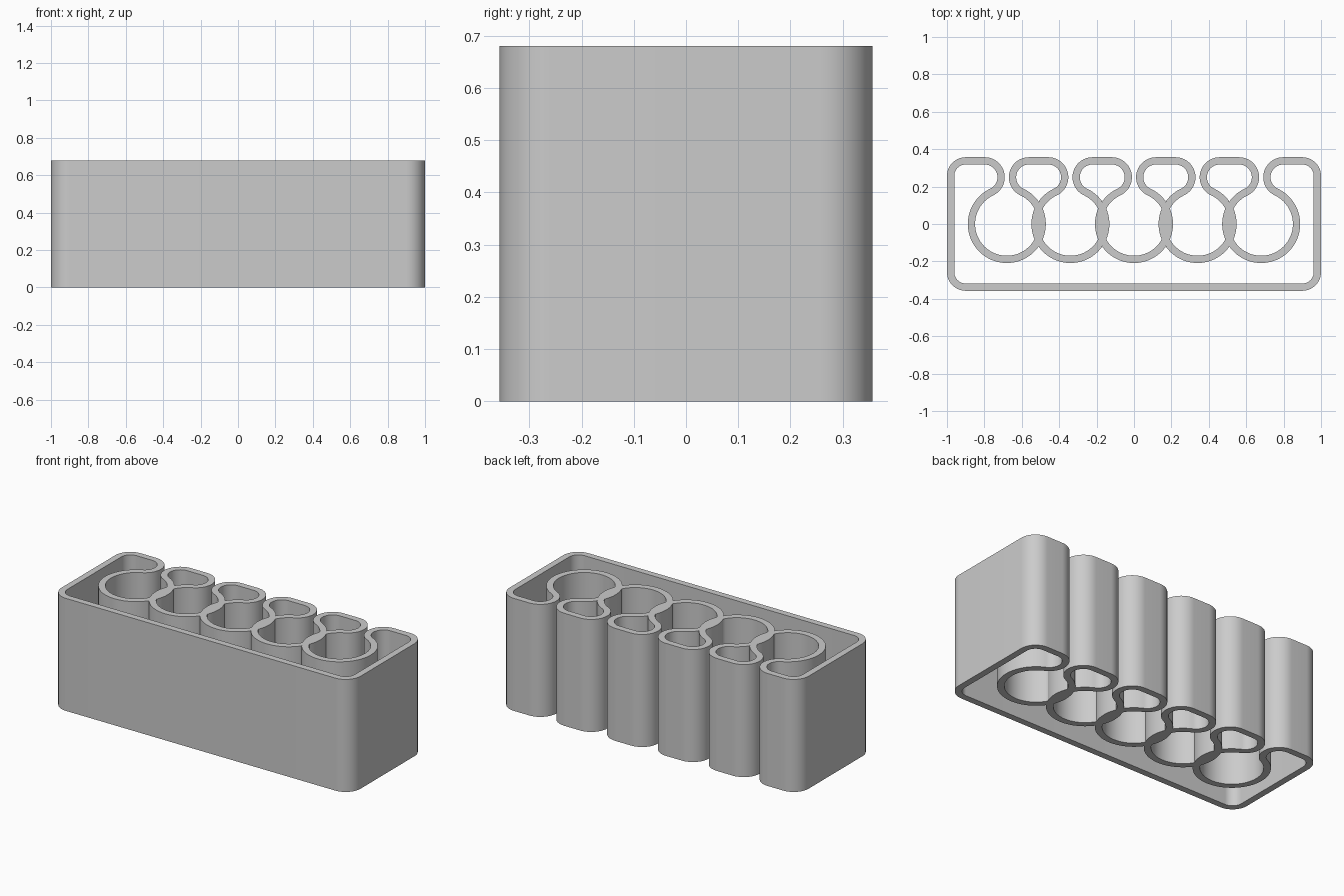
import bpy, bmesh
from math import sin, cos, pi, sqrt, atan2

cube = bpy.data.objects.get("Cube")
if cube:
    bpy.data.objects.remove(cube, do_unlink=True)

# Main dimensions
HEIGHT = 0.68
HALF_X, HALF_Y = 1.0, 0.357
HALF_WALL = 0.0195
CELLS, PITCH = 5, 0.34
RING = 0.189                      # mid-wall radius of the round cells
LIP_OUT = 0.107                   # outer radius of the lips at each opening
LIP = LIP_OUT - HALF_WALL
LIP_Y = HALF_Y - LIP_OUT
LIP_X = sqrt((RING + LIP) ** 2 - LIP_Y ** 2)   # lips are tangent to the rings
TANGENT = atan2(LIP_Y, LIP_X)
CORNER = 0.1
RING_OUT = RING + HALF_WALL

section = []   # (outer point, inner point, inner point lies on a shared seam)


def arc(cx, cy, radius, start, end, steps, side=1):
    """Wall arc as (outer, inner) points; side is the sign of the outer offset."""
    pts = []
    for i in range(steps + 1):
        t = start + (end - start) * i / steps
        pair = [(cx + (radius + k * HALF_WALL) * cos(t),
                 cy + (radius + k * HALF_WALL) * sin(t)) for k in (side, -side)]
        pts.append((pair[0], pair[1], False))
    return pts


def trim_to_neighbours(pts, cx, sides):
    """Fuse a ring with its neighbours, so that each pair shares a solid lens."""
    result = []
    for (ox, oy), (ix, iy), seam in pts:
        for s in sides:
            u, v = (ox - cx) * s, (ix - cx) * s
            if u > 0:
                ox = cx + s * min(u, PITCH - sqrt(RING_OUT ** 2 - oy ** 2))
            if v > PITCH / 2:
                ix, seam = cx + s * PITCH / 2, True
        result.append(((ox, oy), (ix, iy), seam))
    return result


# Row of round cells, each with a left and right lip
for n in range(CELLS):
    cx = (n - (CELLS - 1) / 2) * PITCH
    sides = [s for s in (-1, 1) if 0 <= n + s < CELLS]
    ring = arc(cx, 0, RING, pi - TANGENT, 2 * pi + TANGENT, 120, -1)
    section += arc(cx - LIP_X, LIP_Y, LIP, pi / 2, -TANGENT, 36)
    section += trim_to_neighbours(ring, cx, sides)[1:]
    section += arc(cx + LIP_X, LIP_Y, LIP, pi + TANGENT, pi / 2, 36)[1:]

# Outer wall with four rounded corners
for sx, sy, start in ((1, 1, pi / 2), (1, -1, 0), (-1, -1, -pi / 2), (-1, 1, -pi)):
    section += arc(sx * (HALF_X - CORNER), sy * (HALF_Y - CORNER),
                   CORNER - HALF_WALL, start, start - pi / 2, 16)

# Extrude the closed wall section into a hollow body, open above and below
bm = bmesh.new()
columns = []
for outer, inner, seam in section:
    columns.append([bm.verts.new((x, y, z)) for x, y in (outer, inner)
                    for z in (0, HEIGHT)] + [seam])
for a, b in zip(columns, columns[1:] + columns[:1]):
    o0, o1, i0, i1, seam_a = a
    p0, p1, j0, j1, seam_b = b
    bm.faces.new((o1, p1, j1, i1))
    bm.faces.new((o0, i0, j0, p0))
    bm.faces.new((o0, p0, p1, o1))
    if not (seam_a and seam_b):
        bm.faces.new((i0, i1, j1, j0))
bmesh.ops.remove_doubles(bm, verts=bm.verts, dist=0.00001)
bmesh.ops.recalc_face_normals(bm, faces=bm.faces)

mesh = bpy.data.meshes.new("holder_body")
bm.to_mesh(mesh)
bm.free()
body = bpy.data.objects.new("holder_body", mesh)
bpy.context.collection.objects.link(body)

# Plain grey material
grey = bpy.data.materials.new("light_grey")
grey.use_nodes = True
colour = (0.6, 0.6, 0.6, 1)
grey.diffuse_color = colour
grey.node_tree.nodes["Principled BSDF"].inputs["Base Color"].default_value = colour
mesh.materials.append(grey)

bpy.ops.object.select_all(action='DESELECT')
body.select_set(True)
bpy.context.view_layer.objects.active = body
bpy.ops.object.shade_smooth_by_angle(angle=pi / 6)
